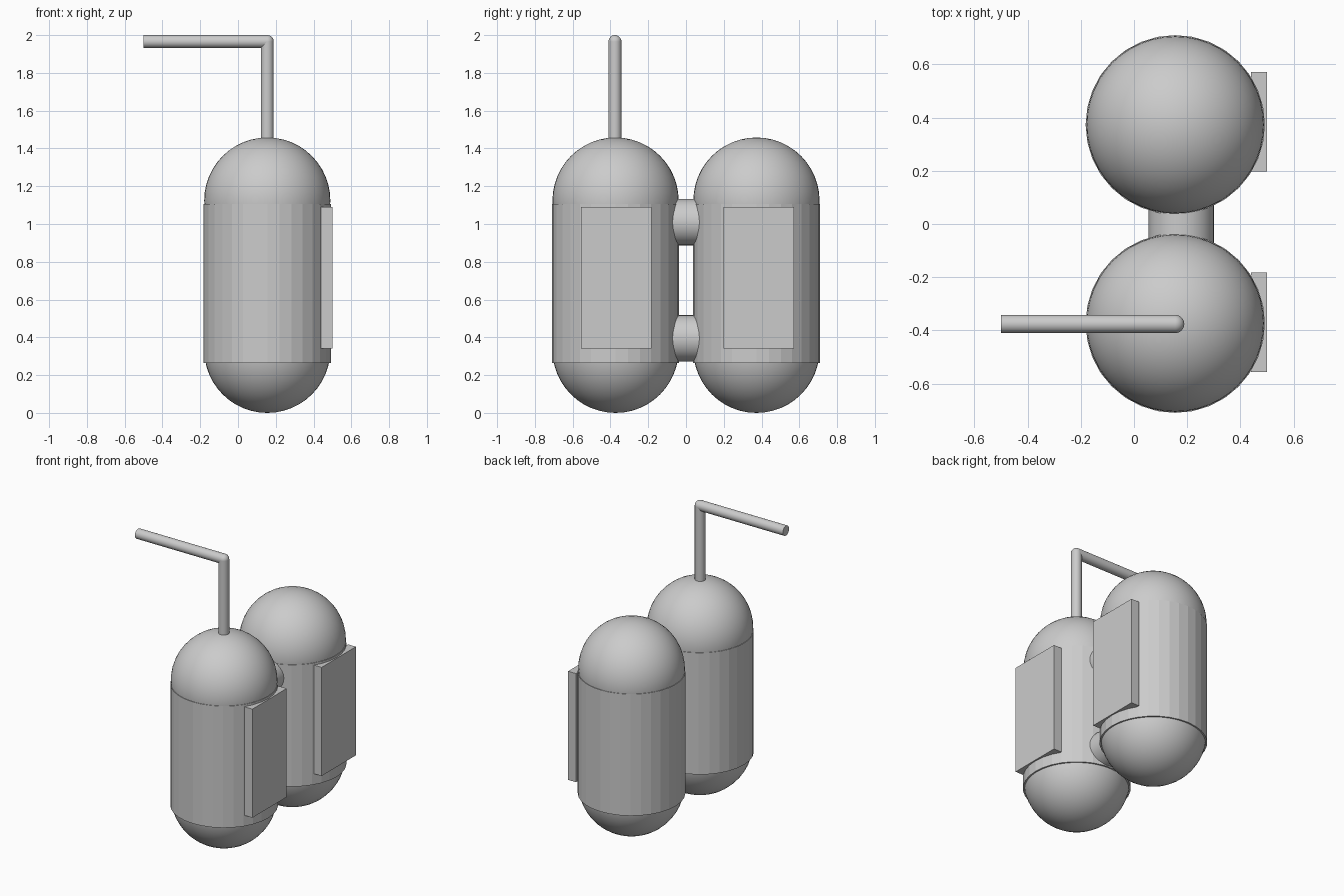
import bpy
import math
from mathutils import Vector

cube = bpy.data.objects.get("Cube")
if cube:
    bpy.data.objects.remove(cube, do_unlink=True)

# Single grey finish
grey = bpy.data.materials.new("plain_grey")
grey.use_nodes = True
colour = (0.6, 0.6, 0.6, 1)
grey.diffuse_color = colour
grey.node_tree.nodes["Principled BSDF"].inputs["Base Color"].default_value = colour


def finish(name, smooth=False):
    ob = bpy.context.object
    ob.name = name
    ob.data.materials.append(grey)
    if smooth:
        bpy.ops.object.shade_smooth_by_angle(angle=math.radians(40))
    return ob


def rod(name, start, end, radius, sides=32, smooth=True):
    a, b = Vector(start), Vector(end)
    axis = b - a
    bpy.ops.mesh.primitive_cylinder_add(
        vertices=sides, radius=radius, depth=axis.length, location=(a + b) / 2,
        rotation=axis.to_track_quat("Z", "Y").to_euler())
    return finish(name, smooth)


def ball(name, centre, radius, segments=48):
    bpy.ops.mesh.primitive_uv_sphere_add(
        segments=segments, ring_count=segments // 2, radius=radius, location=centre)
    return finish(name, True)


def box(name, low, high):
    a, b = Vector(low), Vector(high)
    bpy.ops.mesh.primitive_cube_add(size=1, location=(a + b) / 2)
    ob = finish(name)
    ob.scale = b - a
    return ob


TANK_X, TANK_Y = 0.155, 0.373

# Two tanks, each with domed ends and a side panel
for label, side, panel_y in (("front", -1, -0.37), ("back", 1, 0.385)):
    y = side * TANK_Y
    rod(label + "_tank_body", (TANK_X, y, 0.265), (TANK_X, y, 1.105), 0.337, smooth=False)
    ball(label + "_tank_top_dome", (TANK_X, y, 1.124), 0.334)
    ball(label + "_tank_bottom_dome", (TANK_X, y, 0.334), 0.334)
    box(label + "_side_panel", (0.44, panel_y - 0.187, 0.34), (0.5, panel_y + 0.187, 1.09))

# Short connectors between the tanks
for label, z in (("lower", 0.395), ("upper", 1.01)):
    rod(label + "_connector", (0.178, -0.12, z), (0.178, 0.12, z), 0.123)

# Bent pipe rising from the front tank
PIPE_Y, PIPE_Z, PIPE_R = -0.376, 1.966, 0.034
rod("pipe_riser", (TANK_X, PIPE_Y, 1.4), (TANK_X, PIPE_Y, PIPE_Z), PIPE_R)
rod("pipe_arm", (-0.5, PIPE_Y, PIPE_Z), (TANK_X, PIPE_Y, PIPE_Z), PIPE_R)
ball("pipe_elbow", (TANK_X, PIPE_Y, PIPE_Z), PIPE_R, 32)
